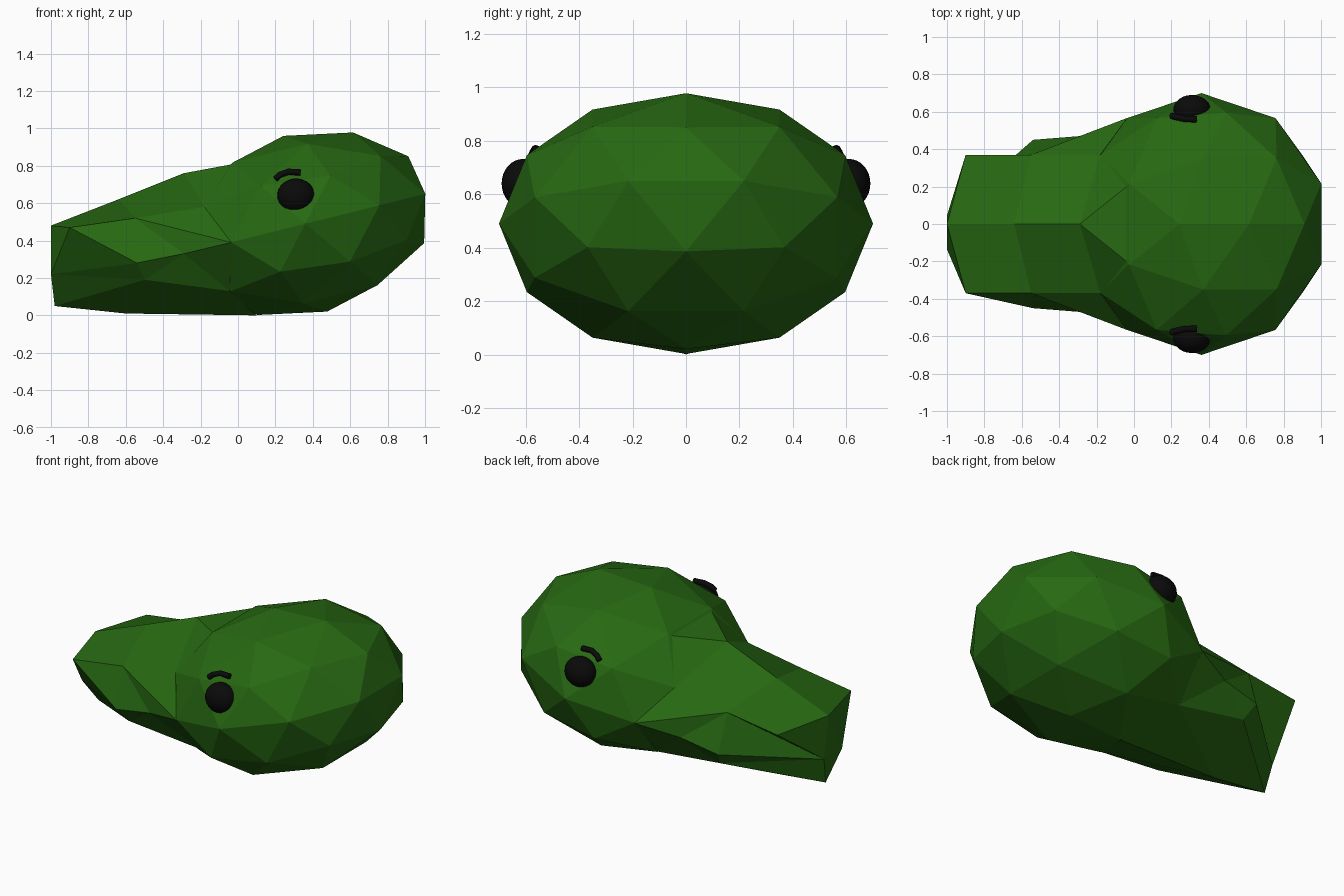
import bpy, bmesh, math
from mathutils import Matrix

cube = bpy.data.objects.get("Cube")
if cube:
    bpy.data.objects.remove(cube)


def material(name, colour):
    m = bpy.data.materials.new(name)
    m.use_nodes = True
    m.diffuse_color = (*colour, 1)
    bsdf = m.node_tree.nodes["Principled BSDF"]
    bsdf.inputs["Base Color"].default_value = (*colour, 1)
    bsdf.inputs["Roughness"].default_value = 0.8
    return m


green = material("leaf green", (0.02, 0.14, 0.006))
black = material("black", (0.003, 0.003, 0.003))


def add_object(name, bm, mat, smooth=False):
    mesh = bpy.data.meshes.new(name)
    for f in bm.faces:
        f.smooth = smooth
    bm.to_mesh(mesh)
    bm.free()
    mesh.materials.append(mat)
    ob = bpy.data.objects.new(name, mesh)
    bpy.context.collection.objects.link(ob)
    return ob


# Head: faceted, flattened ball tipped back
bm = bmesh.new()
bmesh.ops.create_icosphere(bm, subdivisions=2, radius=1)
tilt = Matrix.Rotation(math.radians(-14), 4, 'Y')
place = Matrix.Translation((0.36, 0, 0.49)) @ tilt @ Matrix.Diagonal((0.695, 0.7, 0.484, 1))
bmesh.ops.transform(bm, matrix=place, verts=bm.verts)
add_object("head", bm, green)

# Snout: points on the centre line, and points repeated on each side
centre = dict(
    tip=(-1, 0, 0.48), ridge=(-0.64, 0, 0.62), bridge=(-0.29, 0, 0.76),
    chin=(-0.98, 0, 0.05), jaw=(-0.6, 0, 0.01), throat=(0.1, 0, 0))
side = dict(
    brow=(-0.02, 0.216, 0.81), lip=(-0.9, 0.37, 0.47), rim=(-0.55, 0.37, 0.52),
    temple=(-0.18, 0.37, 0.58), cheek=(-0.54, 0.45, 0.28), pouch=(-0.29, 0.47, 0.33),
    back=(-0.036, 0.567, 0.39), mouth=(-1, 0.09, 0.22), under=(-0.5, 0.38, 0.19),
    neck=(-0.043, 0.35, 0.13))
side_faces = [
    "tip lip rim ridge", "ridge rim temple bridge", "bridge temple brow",
    "rim temple back", "rim back pouch", "rim pouch cheek",
    "cheek pouch under", "pouch back neck", "pouch neck under",
    "mouth cheek under", "mouth under chin", "under jaw chin",
    "under neck jaw", "neck throat jaw", "tip lip mouth"]

bm = bmesh.new()
mid = {k: bm.verts.new(p) for k, p in centre.items()}
flanks = []
for s in (-1, 1):
    v = dict(mid)
    for k, (x, y, z) in side.items():
        shift = -0.045 if k == "mouth" else 0
        v[k] = bm.verts.new((x, s * y + shift, z))
    flanks.append(v)
    # The two flanks fold along opposite diagonals
    folds = (["lip rim cheek", "lip cheek mouth"] if s < 0
             else ["lip rim mouth", "rim cheek mouth"])
    for f in side_faces + folds:
        bm.faces.new([v[k] for k in f.split()])
right, left = flanks
bm.faces.new((mid["bridge"], right["brow"], left["brow"]))
bm.faces.new((mid["tip"], right["mouth"], left["mouth"]))
bm.faces.new((mid["chin"], right["mouth"], left["mouth"]))
bmesh.ops.recalc_face_normals(bm, faces=bm.faces)
add_object("snout", bm, green)

# Eyes and eyebrows on both sides
for s, word in ((-1, "front"), (1, "back")):
    bm = bmesh.new()
    bmesh.ops.create_uvsphere(bm, u_segments=24, v_segments=16, radius=1)
    place = Matrix.Translation((0.31, s * 0.61, 0.64)) @ Matrix.Diagonal((0.1, 0.08, 0.092, 1))
    bmesh.ops.transform(bm, matrix=place, verts=bm.verts)
    add_object(word + "_eye", bm, black, smooth=True)

    curve = bpy.data.curves.new(word + "_eyebrow", 'CURVE')
    curve.dimensions = '3D'
    curve.bevel_depth = 0.017
    curve.bevel_resolution = 2
    curve.use_fill_caps = True
    path = [(0.2, 0.58, 0.73), (0.225, 0.572, 0.752), (0.27, 0.562, 0.768), (0.335, 0.56, 0.764)]
    line = curve.splines.new('POLY')
    line.points.add(len(path) - 1)
    for point, (x, y, z) in zip(line.points, path):
        point.co = (x, s * y, z, 1)
    curve.materials.append(black)
    ob = bpy.data.objects.new(word + "_eyebrow", curve)
    bpy.context.collection.objects.link(ob)
